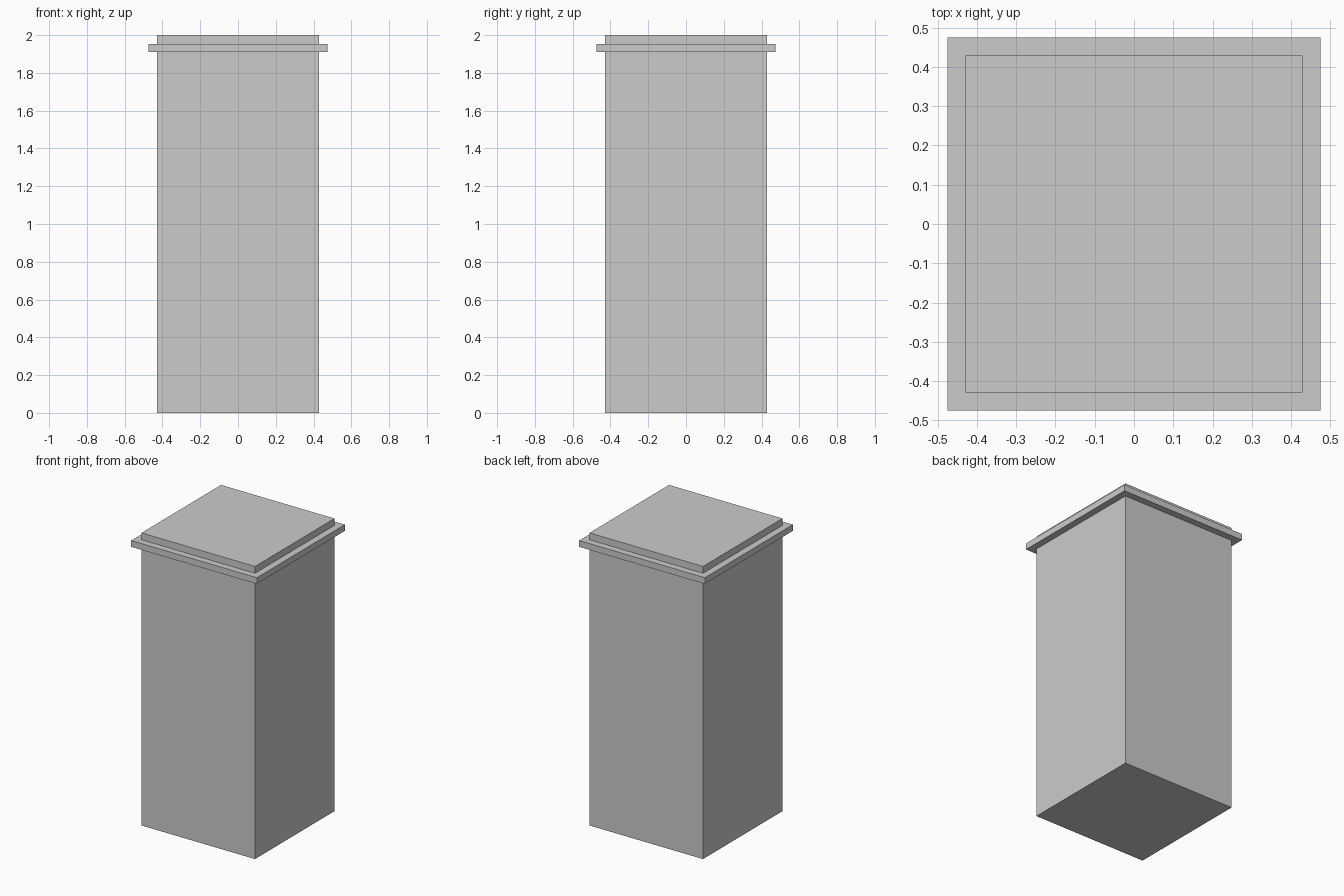
import bpy, bmesh

if "Cube" in bpy.data.objects:
    bpy.data.objects.remove(bpy.data.objects["Cube"])

BODY, RIM = 0.429, 0.475   # half widths

# Square profile stepped upward: (half width, height)
profile = [(BODY, 0.0), (BODY, 1.91), (RIM, 1.91),
           (RIM, 1.953), (BODY, 1.953), (BODY, 2.0)]

# Pillar body with projecting rim and raised cap, as one closed mesh
bm = bmesh.new()
rings = [[bm.verts.new((sx * h, sy * h, z))
          for sx, sy in ((-1, -1), (1, -1), (1, 1), (-1, 1))]
         for h, z in profile]
for low, high in zip(rings, rings[1:]):
    for i in range(4):
        j = (i + 1) % 4
        bm.faces.new((low[i], low[j], high[j], high[i]))
bm.faces.new(rings[0][::-1])
bm.faces.new(rings[-1])
bmesh.ops.recalc_face_normals(bm, faces=bm.faces)

mesh = bpy.data.meshes.new("rimmed_pillar")
bm.to_mesh(mesh)
bm.free()
bpy.context.collection.objects.link(bpy.data.objects.new("rimmed_pillar", mesh))
